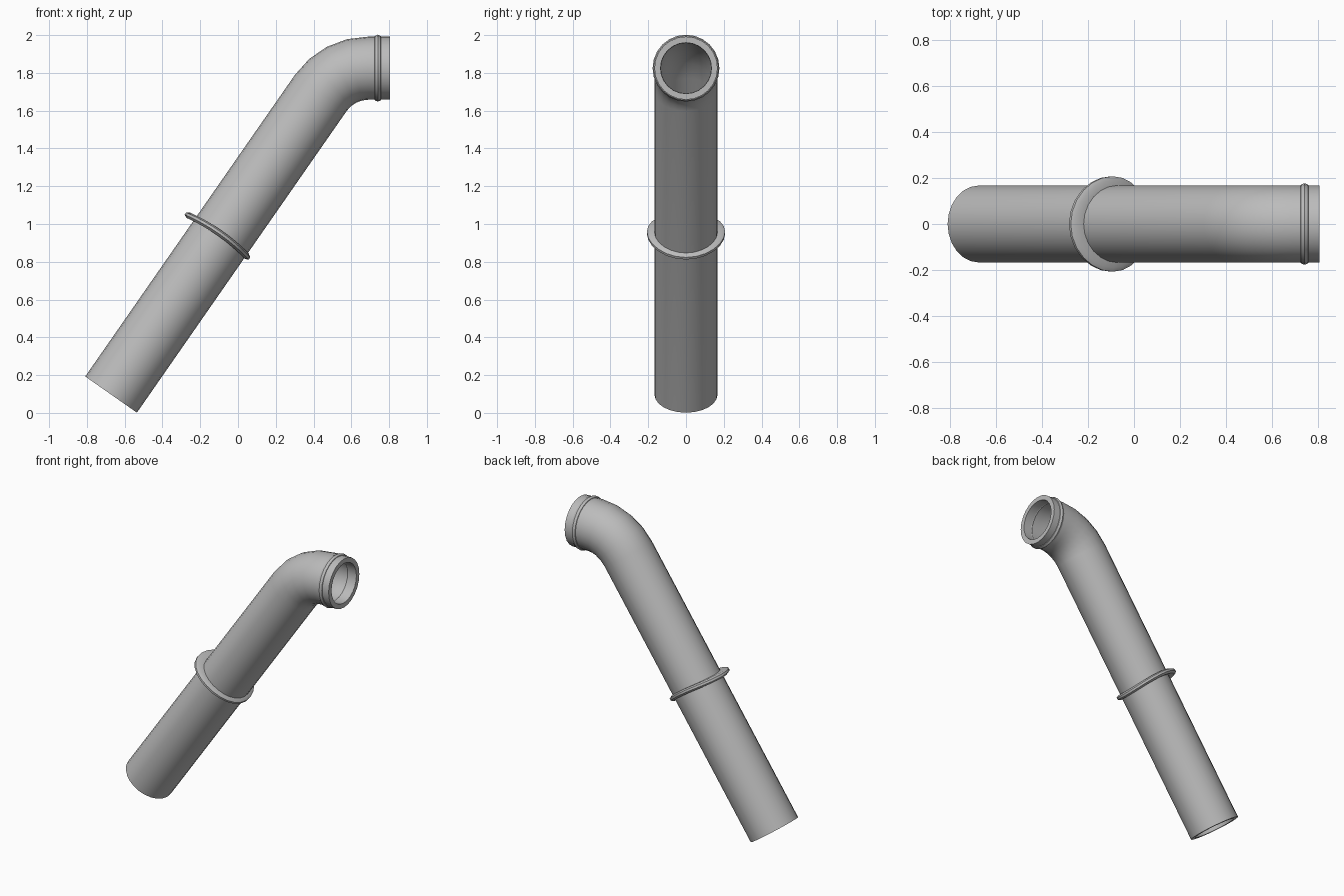
import bpy, bmesh
from math import sin, cos, tan, pi, radians
from mathutils import Vector

if "Cube" in bpy.data.objects:
    bpy.data.objects.remove(bpy.data.objects["Cube"])

SIDES = 24
TILT = radians(55)
OUTER, INNER = 0.167, 0.135
BEND_R = 0.307

grey = bpy.data.materials.new("plain grey")
grey.use_nodes = True
grey.diffuse_color = (0.5, 0.5, 0.5, 1)
grey.node_tree.nodes["Principled BSDF"].inputs["Base Color"].default_value = (0.5, 0.5, 0.5, 1)


def frame(angle):
    """Axis direction and the sideways direction above it, in the xz plane."""
    return Vector((cos(angle), 0, sin(angle))), Vector((-sin(angle), 0, cos(angle)))


def loft(name, stations, droop=0.0):
    """Closed skin through circles given as (centre, axis angle, radius)."""
    bm = bmesh.new()
    rings = []
    for centre, angle, r in stations:
        axis, up = frame(angle)
        ring = []
        for i in range(SIDES):
            t = 2 * pi * i / SIDES
            u = r * cos(t)
            ring.append(bm.verts.new(centre + up * u + Vector((0, r * sin(t), 0)) - axis * droop * u * u))
        rings.append(ring)
    for k, a in enumerate(rings):
        b = rings[(k + 1) % len(rings)]
        for i in range(SIDES):
            j = (i + 1) % SIDES
            bm.faces.new((a[i], a[j], b[j], b[i]))
    bmesh.ops.recalc_face_normals(bm, faces=bm.faces)
    mesh = bpy.data.meshes.new(name)
    bm.to_mesh(mesh)
    bm.free()
    mesh.materials.append(grey)
    obj = bpy.data.objects.new(name, mesh)
    bpy.context.collection.objects.link(obj)
    bpy.ops.object.select_all(action="DESELECT")
    obj.select_set(True)
    bpy.context.view_layer.objects.active = obj
    bpy.ops.object.shade_smooth_by_angle(angle=radians(35))
    return obj


def collar(name, centre, angle, profile, droop=0.0):
    """Ring turned about the pipe axis from (along, radius) points."""
    axis, _ = frame(angle)
    return loft(name, [(centre + axis * s, angle, r) for s, r in profile], droop)


# Centre line: slanted run, four-step elbow, short level mouth
foot = Vector((-0.672, 0, 0.097))
elbow = Vector((0.69, 0, 1.825 - BEND_R))
path = [(foot, TILT)]
for k in range(5):
    a = TILT * (1 - k / 4)
    path.append((elbow + frame(a)[1] * BEND_R, a))
path.append((Vector((0.805, 0, 1.825)), 0))

# Hollow pipe: outer skin up, inner skin back down
loft("pipe", [(c, a, OUTER) for c, a in path] + [(c, a, INNER) for c, a in reversed(path)])

# Rounded bead near the mouth
bead = [(0.022 * cos(2 * pi * k / 8), 0.155 + 0.022 * sin(2 * pi * k / 8)) for k in range(8)]
collar("mouth_bead", Vector((0.74, 0, 1.825)), 0, bead)

# Drooping flange around the middle of the slanted run
flange = [(-0.015, 0.15), (-0.018, 0.19), (-0.006, 0.207), (0.008, 0.207), (0.016, 0.19), (0.014, 0.15)]
collar("middle_flange", Vector((-0.097, 0, 0.953)), TILT, flange, droop=0.5)
